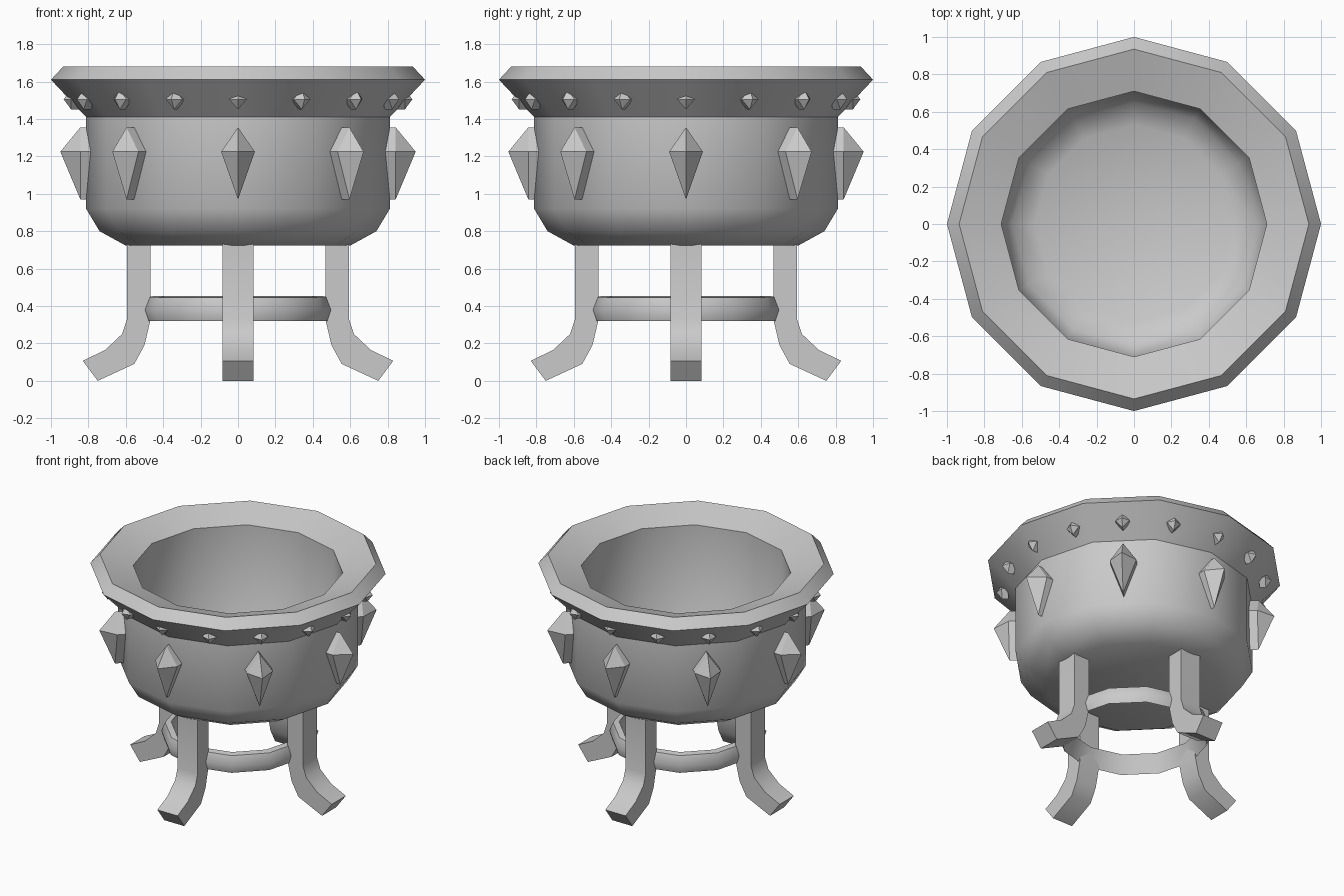
import bpy, bmesh, math
from mathutils import Matrix

cube = bpy.data.objects.get("Cube")
if cube:
    bpy.data.objects.remove(cube)

metal = bpy.data.materials.new("plain_grey")
metal.use_nodes = True
GREY = (0.59, 0.59, 0.59, 1)
metal.diffuse_color = GREY
metal.node_tree.nodes["Principled BSDF"].inputs["Base Color"].default_value = GREY


def finish(name, bm, smooth=None):
    """Turn a bmesh into a named object, optionally smooth shaded."""
    bmesh.ops.remove_doubles(bm, verts=bm.verts, dist=1e-5)
    bmesh.ops.recalc_face_normals(bm, faces=bm.faces)
    mesh = bpy.data.meshes.new(name)
    bm.to_mesh(mesh)
    bm.free()
    mesh.materials.append(metal)
    ob = bpy.data.objects.new(name, mesh)
    bpy.context.collection.objects.link(ob)
    if smooth:
        bpy.ops.object.select_all(action='DESELECT')
        ob.select_set(True)
        bpy.context.view_layer.objects.active = ob
        bpy.ops.object.shade_smooth_by_angle(angle=math.radians(smooth))
    return ob


def lathe(name, profile, smooth, closed=False, sides=12):
    """Revolve an (r, z) profile around the z axis."""
    bm = bmesh.new()
    verts = [bm.verts.new((r, 0, z)) for r, z in profile]
    pairs = list(zip(verts, verts[1:]))
    if closed:
        pairs.append((verts[-1], verts[0]))
    edges = [bm.edges.new(p) for p in pairs]
    bmesh.ops.spin(bm, geom=verts + edges, axis=(0, 0, 1), cent=(0, 0, 0),
                   angle=math.tau, steps=sides, use_duplicate=False)
    return finish(name, bm, smooth)


def loft(bm, loops):
    """Skin equal-length loops of points and cap both ends."""
    rings = [[bm.verts.new(p) for p in loop] for loop in loops]
    n = len(rings[0])
    for a, b in zip(rings, rings[1:]):
        for i in range(n):
            j = (i + 1) % n
            bm.faces.new((a[i], a[j], b[j], b[i]))
    bm.faces.new(rings[0])
    bm.faces.new(rings[-1])


def spike(name, angle, base, mid, tip, half, low, centre, high):
    """Kite-shaped stud: short prism rooted in the wall, then a point."""
    bm = bmesh.new()
    kite = [(0, low), (half, centre), (0, high), (-half, centre)]
    loft(bm, [[(r, y, z) for y, z in kite] for r in (base, mid)])
    front = [f for f in bm.faces if all(abs(v.co.x - mid) < 1e-5 for v in f.verts)]
    point = bmesh.ops.poke(bm, faces=front)["verts"][0]
    point.co = (tip, 0, centre)
    bm.transform(Matrix.Rotation(angle, 4, 'Z'))
    return finish(name, bm)


# Bowl: outer wall, flared rim, inward lip, then an inner wall and floor
outer = [(0, 0.723), (0.6, 0.723), (0.74, 0.8), (0.812, 0.92), (0.812, 1.41),
         (1.0, 1.61), (0.935, 1.68), (0.71, 1.605)]
hollow = [(0.71, 0.97), (0.65, 0.87), (0.53, 0.81), (0, 0.81)]
lathe("bowl", outer + hollow, 40)

# Ring bracing the legs, with a sloping inner face
lathe("leg_ring", [(0.5, 0.32), (0.519, 0.38), (0.494, 0.445), (0.453, 0.453)],
      40, closed=True)

# Four curved legs
leg_outline = [(0.467, 0.76), (0.467, 0.33), (0.50, 0.19), (0.555, 0.09), (0.75, 0),
               (0.83, 0.107), (0.71, 0.165), (0.62, 0.25), (0.593, 0.33), (0.593, 0.76)]
for i, side in enumerate(("left", "back", "right", "front")):
    bm = bmesh.new()
    loft(bm, [[(x, y, z) for x, z in leg_outline] for y in (-0.083, 0.083)])
    bm.transform(Matrix.Rotation(i * math.pi / 2, 4, 'Z'))
    finish(side + "_leg", bm, 40)

# Large spikes on the wall
for i in range(8):
    spike(f"wall_spike_{i + 1}", i * math.tau / 8,
          0.785, 0.843, 0.95, 0.09, 0.97, 1.225, 1.355)

# Small studs on the flared rim
for i in range(16):
    spike(f"rim_stud_{i + 1}", i * math.tau / 16,
          0.85, 0.893, 0.932, 0.048, 1.452, 1.505, 1.56)
